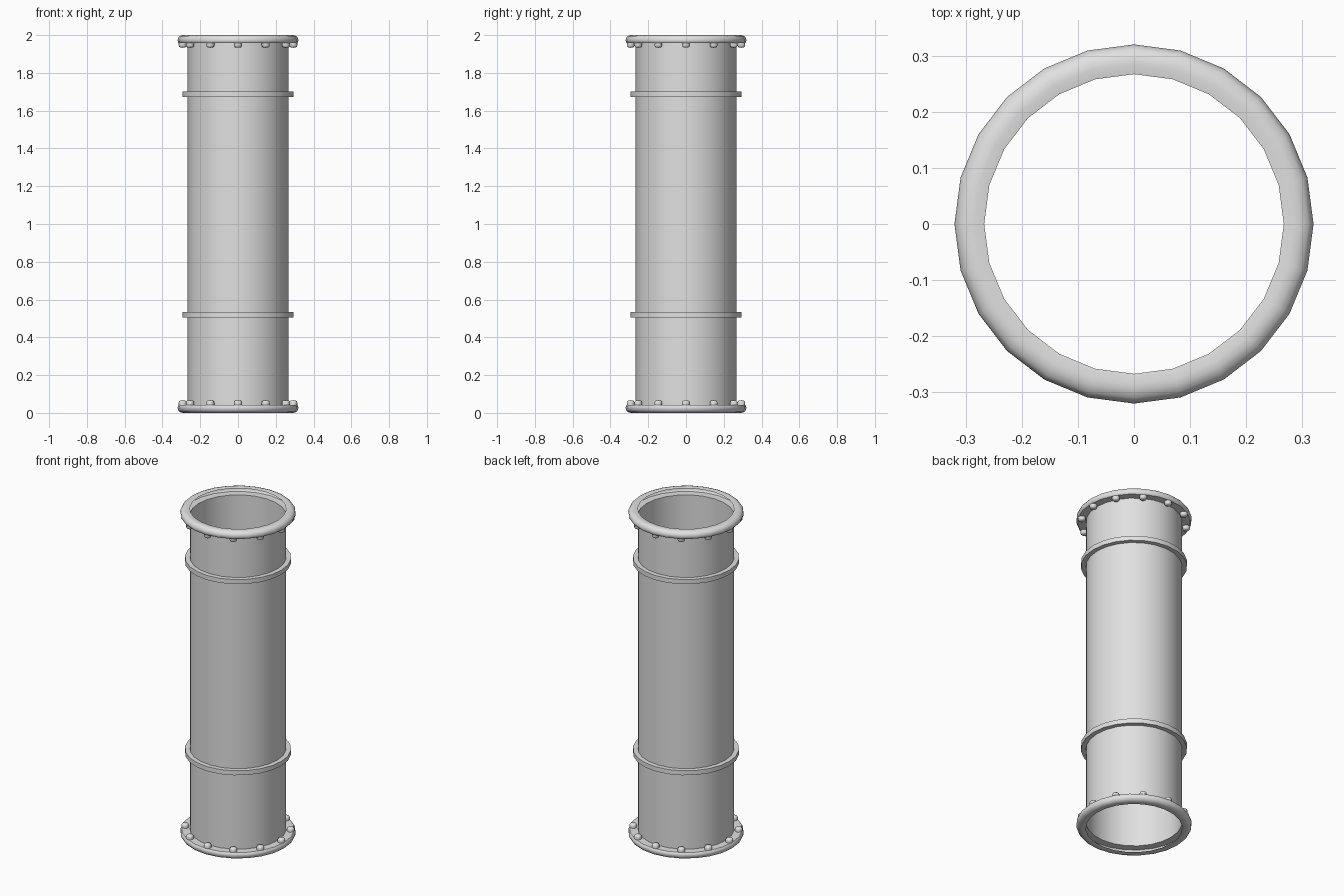
import bpy, bmesh, math

cube = bpy.data.objects.get("Cube")
if cube:
    bpy.data.objects.remove(cube)

SIDES = 24
PIPE_R = 0.267

grey = bpy.data.materials.new("light_grey_metal")
grey.use_nodes = True
colour = (0.75, 0.75, 0.75, 1)
grey.diffuse_color = colour
grey.node_tree.nodes["Principled BSDF"].inputs["Base Color"].default_value = colour


def lathe(bm, profile, sides, cx=0, cy=0):
    """Revolve (radius, z) points, listed upwards, about a vertical axis."""
    rings = []
    for r, z in profile:
        angles = [2 * math.pi * i / sides for i in range(sides)]
        rings.append([bm.verts.new((cx + r * math.cos(a), cy + r * math.sin(a), z))
                      for a in angles])
    for low, high in zip(rings, rings[1:]):
        for i in range(sides):
            j = (i + 1) % sides
            bm.faces.new((low[i], low[j], high[j], high[i]))


def finish(bm, name):
    bmesh.ops.remove_doubles(bm, verts=bm.verts, dist=0.0001)
    mesh = bpy.data.meshes.new(name)
    bm.to_mesh(mesh)
    bm.free()
    mesh.materials.append(grey)
    mesh.shade_smooth()
    mesh.set_sharp_from_angle(angle=math.radians(40))
    obj = bpy.data.objects.new(name, mesh)
    bpy.context.collection.objects.link(obj)


def flip(profile):
    """Mirror a profile from the top end to the bottom end."""
    return [(r, 2 - z) for r, z in reversed(profile)]


# Open pipe wall
bm = bmesh.new()
lathe(bm, [(PIPE_R, 0.043), (PIPE_R, 1.957)], SIDES)
finish(bm, "pipe_wall")

# Raised bands around the pipe
for name, z in (("lower_band", 0.506), ("upper_band", 1.673)):
    bm = bmesh.new()
    lathe(bm, [(PIPE_R, z), (0.294, z), (0.294, z + 0.028), (PIPE_R, z + 0.028)], SIDES)
    finish(bm, name)

# Rounded end flanges: hollow shells open towards the bore
flange = [(PIPE_R, 1.957), (0.312, 1.957), (0.318, 1.964), (0.32, 1.974),
          (0.317, 1.985), (0.31, 1.994), (0.297, 1.999), (0.285, 2), (PIPE_R, 1.997)]
# Domed bolt heads on the inner face of each flange
bolt = [(0, 1.933), (0.013, 1.934), (0.019, 1.939), (0.021, 1.945), (0.021, 1.957)]

for end, shape in (("top", lambda p: p), ("bottom", flip)):
    bm = bmesh.new()
    lathe(bm, shape(flange), SIDES)
    finish(bm, end + "_flange")

    bm = bmesh.new()
    for k in range(12):
        a = k * math.pi / 6
        lathe(bm, shape(bolt), 10, 0.293 * math.cos(a), 0.293 * math.sin(a))
    finish(bm, end + "_bolts")
